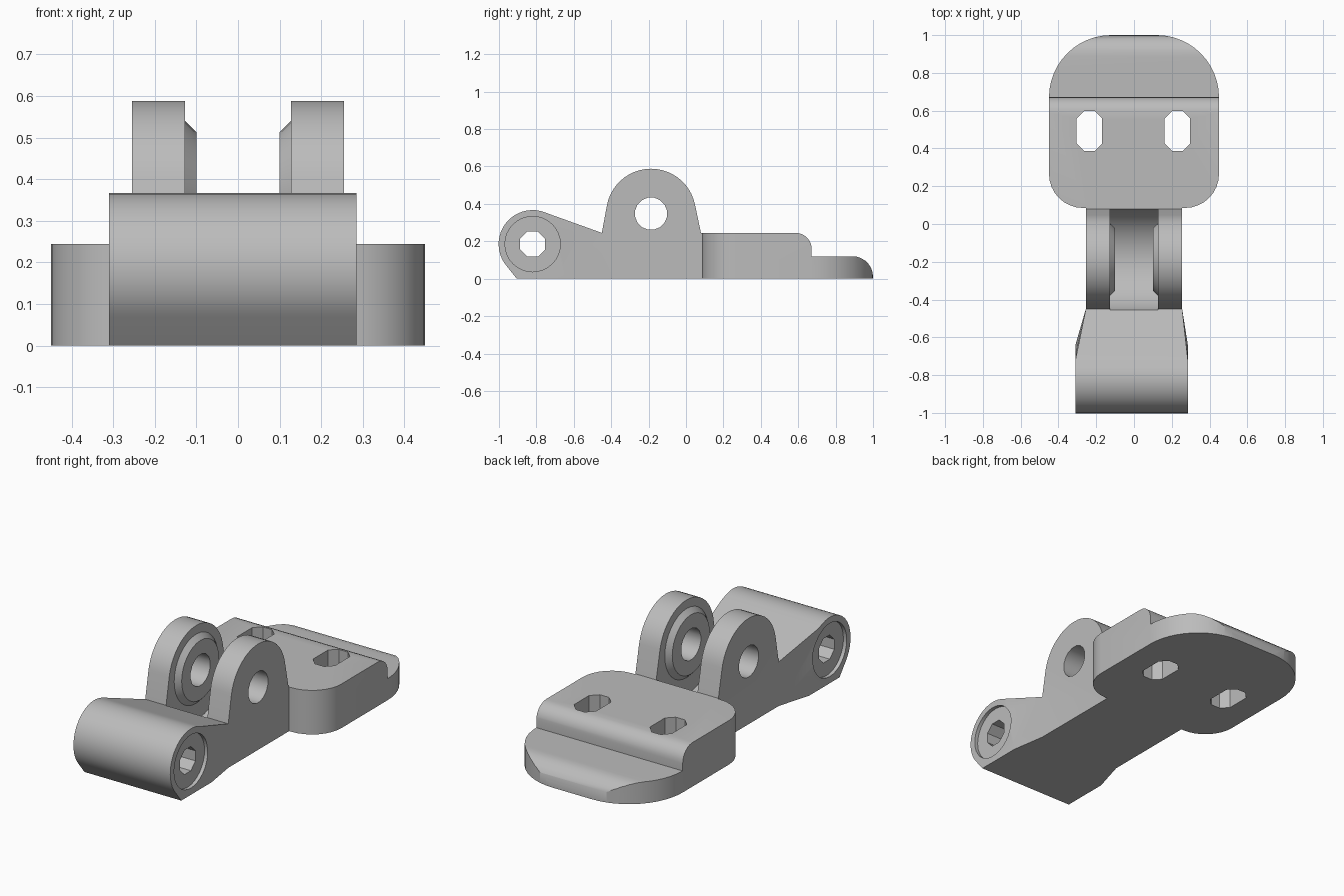
import bpy, bmesh
from math import sin, cos, pi, radians
from mathutils import Vector

cube = bpy.data.objects.get("Cube")
if cube:
    bpy.data.objects.remove(cube)

grey = bpy.data.materials.new("plain grey")
grey.use_nodes = True
grey.diffuse_color = (0.5, 0.5, 0.5, 1)
grey.node_tree.nodes["Principled BSDF"].inputs["Base Color"].default_value = (0.5, 0.5, 0.5, 1)


def arc(cx, cy, r, a0, a1, n):
    return [(cx + r * cos(radians(a0 + (a1 - a0) * i / n)),
             cy + r * sin(radians(a0 + (a1 - a0) * i / n))) for i in range(n + 1)]


def ring(cx, cy, r, n, turn=0):
    return arc(cx, cy, r, turn, turn + 360, n)[:-1]


def make(name, bm):
    bmesh.ops.recalc_face_normals(bm, faces=bm.faces[:])
    mesh = bpy.data.meshes.new(name)
    bm.to_mesh(mesh)
    bm.free()
    mesh.materials.append(grey)
    ob = bpy.data.objects.new(name, mesh)
    bpy.context.collection.objects.link(ob)
    return ob


def loft(name, first, last, lo, hi, axis="X"):
    """Join two matching outlines; X outlines are (y, z), Z outlines are (x, y)."""
    bm = bmesh.new()
    place = (lambda p, t: (t, p[0], p[1])) if axis == "X" else (lambda p, t: (p[0], p[1], t))
    a = [bm.verts.new(place(p, lo)) for p in first]
    b = [bm.verts.new(place(p, hi)) for p in last]
    bm.faces.new(a)
    bm.faces.new(b)
    for i in range(len(a)):
        j = (i + 1) % len(a)
        bm.faces.new((a[i], a[j], b[j], b[i]))
    return make(name, bm)


def prism(name, outline, lo, hi, axis="X"):
    return loft(name, outline, outline, lo, hi, axis)


def combine(target, tool, operation="DIFFERENCE"):
    mod = target.modifiers.new("cut", "BOOLEAN")
    mod.operation, mod.object, mod.solver = operation, tool, "EXACT"
    bpy.context.view_layer.objects.active = target
    bpy.ops.object.modifier_apply(modifier=mod.name)
    bpy.data.objects.remove(tool)


BARREL = (-0.82, 0.185)
PIVOT = (-0.187, 0.348)
LEFT, RIGHT, ARM = 0.285, -0.31, 0.255

# Arm: barrel, sloping neck and lug in one side profile
ramp_top, neck_top = (-0.72, 0.342), (-0.45, 0.245)
ramp_low, neck_low = (-0.64, 0), (-0.45, 0)
profile = ([(-0.905, 0)] + arc(*BARREL, 0.182, 219, 70, 20) + [ramp_top, neck_top]
           + arc(*PIVOT, 0.24, 168, 12, 22)
           + [(0.08, 0.245), (0.1, 0.245), (0.1, 0), neck_low, ramp_low])
arm = prism("hinge_bracket", profile, RIGHT, LEFT)

# Narrow the arm behind the barrel
bm = bmesh.new()
bm.from_mesh(arm.data)
for x in (RIGHT, LEFT):
    for top, low in ((ramp_top, ramp_low), (neck_top, neck_low)):
        pair = [min(bm.verts, key=lambda v: (v.co - Vector((x, *p))).length) for p in (top, low)]
        face = next(f for f in bm.faces if all(v in f.verts for v in pair))
        bmesh.utils.face_split(face, *pair)
for v in bm.verts:
    if v.co.y > -0.46:
        v.co.x = ARM if v.co.x > 0 else -ARM
bmesh.ops.recalc_face_normals(bm, faces=bm.faces[:])
bm.to_mesh(arm.data)
bm.free()

# Round clearance between the two lugs
combine(arm, prism("clearance", ring(*PIVOT, 0.287, 48), -0.127, 0.127))

# Tapered bosses on the inner lug faces
for s in (-1, 1):
    boss = loft("boss", ring(*PIVOT, 0.165, 32), ring(*PIVOT, 0.195, 32), s * 0.1, s * 0.13)
    combine(arm, boss, "UNION")

# Pivot holes and shallow barrel recesses
combine(arm, prism("lug_hole", ring(*PIVOT, 0.087, 16, 11.25), -0.5, 0.5))
for x in (RIGHT, LEFT):
    combine(arm, prism("recess", ring(*BARREL, 0.148, 32), x - 0.02, x + 0.02))
combine(arm, prism("barrel_hole", ring(*BARREL, 0.073, 8, 22.5), -0.5, 0.5))

# Mounting plate: rounded outline crossed with a stepped side profile
outline = (arc(0.12, 0.67, 0.33, 0, 90, 12) + arc(-0.12, 0.67, 0.33, 90, 180, 12)
           + arc(-0.27, 0.265, 0.18, 180, 270, 8) + arc(0.27, 0.265, 0.18, 270, 360, 8))
plate = prism("plate", outline, 0, 0.4, "Z")
step = ([(0, -0.1), (0, 0.245)] + arc(0.587, 0.16, 0.085, 90, 0, 6) + [(0.672, 0.12)]
        + arc(0.89, 0.01, 0.11, 90, 0, 7) + [(1.0, -0.1)])
combine(plate, prism("step", step, -0.6, 0.6), "INTERSECT")

# Elongated screw slots
for x in (-0.236, 0.23):
    slot = (arc(x, 0.53, 0.073, 22.5, 157.5, 3) + arc(x, 0.454, 0.073, 202.5, 337.5, 3))
    combine(plate, prism("slot", slot, -0.1, 0.5, "Z"))

combine(arm, plate, "UNION")

bpy.ops.object.select_all(action="DESELECT")
arm.select_set(True)
bpy.context.view_layer.objects.active = arm
bpy.ops.object.shade_smooth_by_angle(angle=radians(30))
